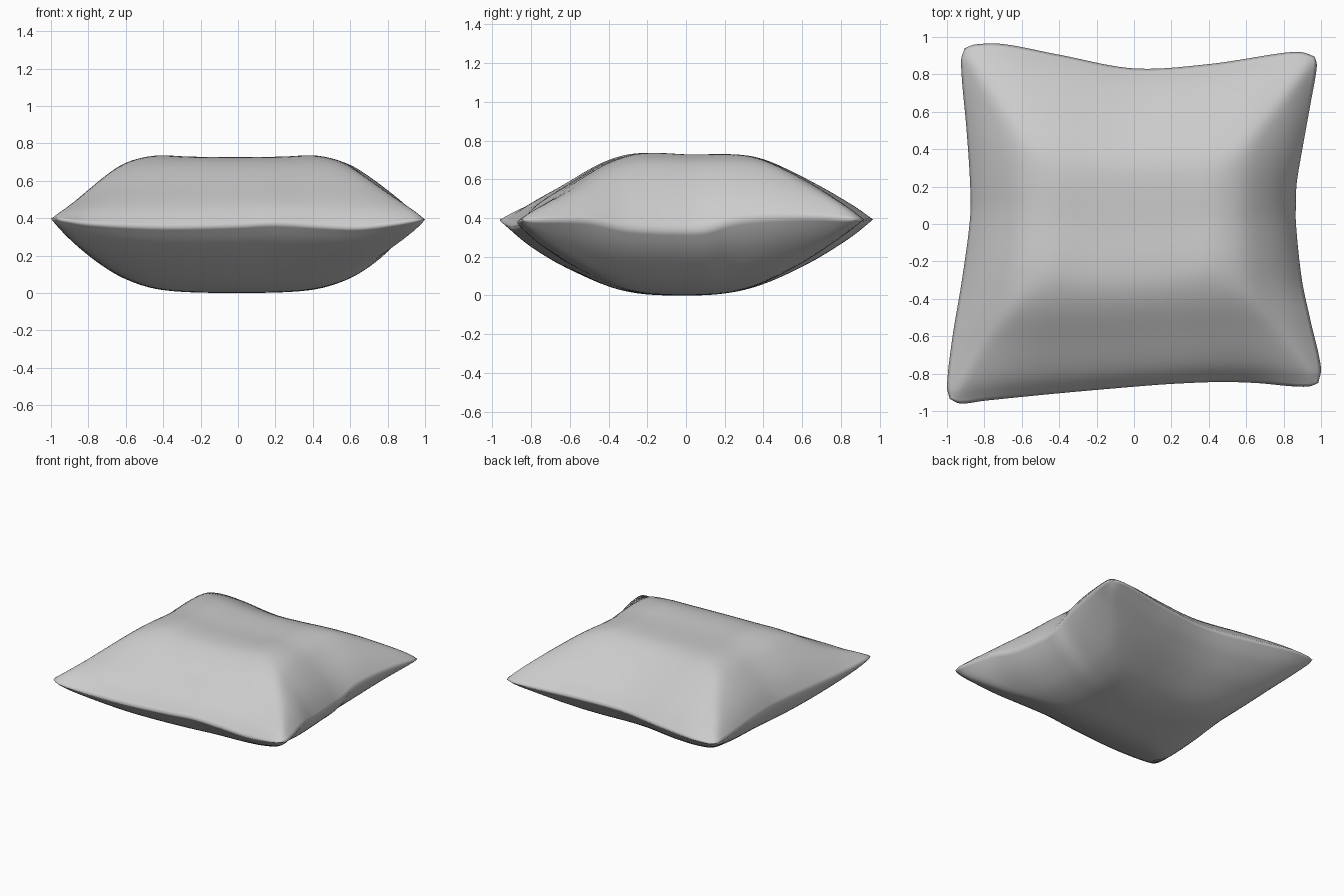
import bpy, bmesh, math
from mathutils import Vector

if "Cube" in bpy.data.objects:
    bpy.data.objects.remove(bpy.data.objects["Cube"])


def curve(pts, t):
    """Smooth Hermite interpolation through tuples (t, value, ...)."""
    n = len(pts)
    t = min(max(t, pts[0][0]), pts[-1][0])
    i = 0
    while i < n - 2 and t > pts[i + 1][0]:
        i += 1

    def slope(k, c):
        a, b = pts[max(k - 1, 0)], pts[min(k + 1, n - 1)]
        return (b[c] - a[c]) / (b[0] - a[0])
    p, q = pts[i], pts[i + 1]
    d = q[0] - p[0]
    s = (t - p[0]) / d
    return [(2*s**3 - 3*s*s + 1) * p[c] + (s**3 - 2*s*s + s) * d * slope(i, c)
            + (3*s*s - 2*s**3) * q[c] + (s**3 - s*s) * d * slope(i + 1, c)
            for c in range(1, len(p))]


# Seam edges: (position along the side, sideways position, height)
front = [(-.985, -.935, .405), (-.93, -.96, .395), (-.8, -.945, .375), (-.4, -.905, .357),
         (0, -.87, .365), (.2, -.855, .375), (.45, -.845, .36), (.65, -.85, .352),
         (.85, -.868, .375), (.94, -.868, .39), (.985, -.85, .395)]
back = [(-.905, .94, .395), (-.85, .96, .395), (-.7, .962, .395), (-.4, .905, .385),
        (0, .832, .38), (.4, .855, .385), (.8, .915, .395), (.9, .918, .395), (.965, .895, .395)]
left = [(-.935, -.985, .405), (-.87, -1, .4), (-.6, -.97, .385), (-.3, -.92, .375),
        (.05, -.875, .375), (.25, -.878, .38), (.5, -.895, .385), (.87, -.925, .395), (.94, -.905, .395)]
right = [(-.85, .985, .395), (-.77, 1, .395), (-.5, .94, .395), (-.3, .898, .352),
         (0, .866, .338), (.12, .866, .345), (.22, .87, .385), (.4, .9, .408), (.65, .945, .412),
         (.85, .978, .397), (.895, .965, .395)]

# Puffiness profiles across the width and depth, above and below the seam
top_x = [(0, .975), (.3, .985), (.48, 1), (.65, .91), (.75, .76), (.87, .49), (.95, .23), (1, 0)]
top_y = [(-1, 0), (-.9, .27), (-.68, .60), (-.46, .9), (-.25, 1.02), (0, .99), (.3, .99),
         (.46, .91), (.7, .6), (.9, .25), (1, 0)]
low_x = [(0, 1), (.3, .985), (.5, .93), (.65, .80), (.75, .66), (.87, .42), (.95, .2), (1, 0)]
low_y = [(-1, 0), (-.9, .25), (-.68, .6), (-.35, .93), (0, 1), (.35, .93), (.68, .6), (.9, .25), (1, 0)]


def edge(pts, s, along_x):
    t = pts[0][0] + (pts[-1][0] - pts[0][0]) * (s + 1) / 2
    o, z = curve(pts, t)
    return Vector((t, o, z) if along_x else (o, t, z))


def seam_sheet(u, v):
    """Patch stretched between the four seam edges."""
    a, b = (u + 1) / 2, (v + 1) / 2
    p = edge(front, u, True).lerp(edge(back, u, True), b)
    q = edge(left, v, False).lerp(edge(right, v, False), a)
    c = edge(front, -1, True).lerp(edge(front, 1, True), a).lerp(
        edge(back, -1, True).lerp(edge(back, 1, True), a), b)
    return p + q - c


def puff(fx, fy, u, v):
    f, g = curve(fx, abs(u))[0], curve(fy, v)[0]
    return .5 * f * g + .5 * min(f, g)


# Cushion: upper and lower panels sharing one seam
N = 64
steps = [-1 + 2 * i / N for i in range(N + 1)]
steps = [.55 * s + .45 * math.sin(math.pi * s / 2) for s in steps]
bm = bmesh.new()
upper, lower = {}, {}
for i, u in enumerate(steps):
    for j, v in enumerate(steps):
        p = seam_sheet(u, v)
        rim = i in (0, N) or j in (0, N)
        h = puff(top_x, top_y, u, v)
        k = puff(low_x, low_y, u, v)
        # centre of the sheet flattens out so the panels reach full height
        up = p.z + (.735 - p.z) * h
        down = p.z + (.003 - p.z) * k
        upper[i, j] = bm.verts.new((p.x, p.y, p.z if rim else up))
        lower[i, j] = upper[i, j] if rim else bm.verts.new((p.x, p.y, down))
for i in range(N):
    for j in range(N):
        ring = [(i, j), (i + 1, j), (i + 1, j + 1), (i, j + 1)]
        bm.faces.new([upper[r] for r in ring])
        vs = [lower[r] for r in reversed(ring)]
        bm.faces.new(vs)
# soften the diagonal folds without moving the seam
seam = {upper[i, j] for i in range(N + 1) for j in range(N + 1) if i in (0, N) or j in (0, N)}
inner = [v for v in bm.verts if v not in seam]
for _ in range(4):
    bmesh.ops.smooth_vert(bm, verts=inner, factor=.5, use_axis_z=True)
low = min(v.co.z for v in bm.verts)
for v in bm.verts:
    v.co.z -= low
bmesh.ops.recalc_face_normals(bm, faces=bm.faces)
for f in bm.faces:
    f.smooth = True
mesh = bpy.data.meshes.new("cushion")
bm.to_mesh(mesh)
bm.free()
cushion = bpy.data.objects.new("cushion", mesh)
bpy.context.collection.objects.link(cushion)
